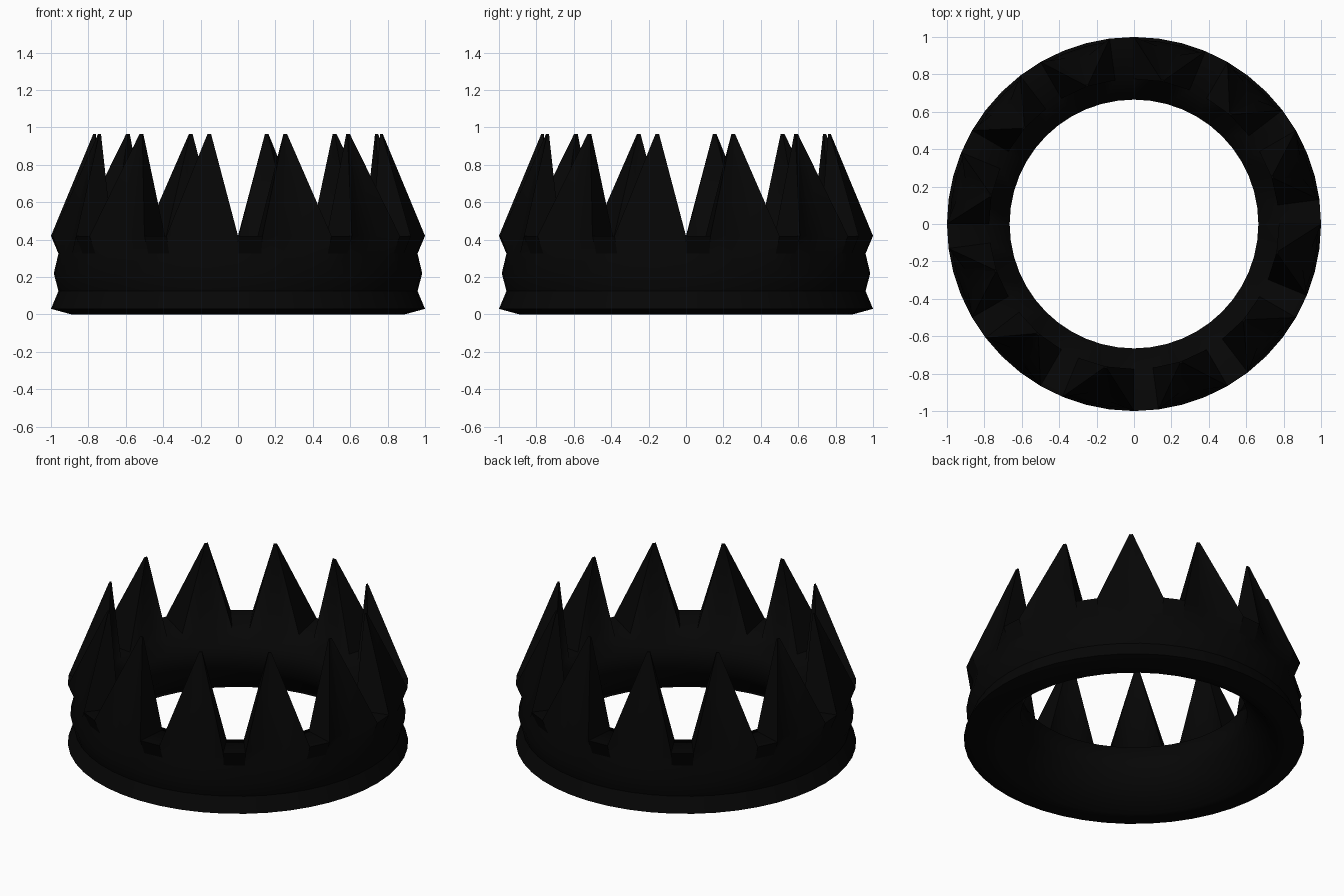
import bpy, bmesh
from math import sin, cos, pi, radians
from mathutils import Vector

cube = bpy.data.objects.get("Cube")
if cube:
    bpy.data.objects.remove(cube, do_unlink=True)

SEGMENTS = 48          # four segments per spike: one gap and three of spike
TIP_RADIUS, TIP_HEIGHT, TIP_SCALE = 0.782, 0.965, 0.05

# Ring cross-section (radius, height), outside going up then inside going down
PROFILE = [(0.89, 0), (1.0, 0.03), (0.96, 0.125), (0.985, 0.22), (0.96, 0.325),
           (1.0, 0.42), (0.775, 0.405), (0.665, 0.355), (0.665, 0.19), (0.83, 0)]
GROOVE, FLARE, TOP = 2, 4, 5      # lower groove point, flared rim and top strips
SPIKE_FRONT = 0.935               # rim radius at the middle of a spike, without flare


def polar(radius, step, z):
    a = 2 * pi * step / SEGMENTS
    return Vector((radius * sin(a), -radius * cos(a), z))


def make_material(name, color):
    mat = bpy.data.materials.new(name)
    mat.use_nodes = True
    mat.diffuse_color = color
    mat.node_tree.nodes["Principled BSDF"].inputs["Base Color"].default_value = color
    return mat


# Ring: profile swept around the axis, the rim flaring only beside the gaps
bm = bmesh.new()
rings = []
for s in range(SEGMENTS):
    ring = [bm.verts.new(polar(r, s, z)) for r, z in PROFILE]
    if s % 4 in (2, 3):
        ring[TOP].co = polar(SPIKE_FRONT, s, PROFILE[TOP][1])
    rings.append(ring)
strips = []
for s in range(SEGMENTS):
    a, b = rings[s], rings[(s + 1) % SEGMENTS]
    n = len(PROFILE)
    strips.append([bm.faces.new((a[i], b[i], b[(i + 1) % n], a[(i + 1) % n]))
                   for i in range(n)])

# Crisp edges: gap fronts and the lower groove
crisp = {e for s in range(0, SEGMENTS, 4) for e in strips[s][FLARE].edges}
crisp |= {bm.edges.get((rings[s - 1][GROOVE], rings[s][GROOVE])) for s in range(SEGMENTS)}

# Spikes: extrude three top faces and shrink them to a small level tip
for s in range(0, SEGMENTS, 4):
    base = [strips[s + k][TOP] for k in (1, 2, 3)]
    new = bmesh.ops.extrude_face_region(bm, geom=base)["geom"]
    tip = polar(TIP_RADIUS, s + 2.5, TIP_HEIGHT)
    center = polar(0.88, s + 2.5, 0.42)
    for v in (g for g in new if isinstance(g, bmesh.types.BMVert)):
        v.co = tip + (v.co - center) * TIP_SCALE
    bmesh.ops.delete(bm, geom=[f for f in base if f.is_valid], context="FACES_ONLY")

bmesh.ops.recalc_face_normals(bm, faces=bm.faces)

# Smooth surfaces with crisp corners
for f in bm.faces:
    f.smooth = True
for e in bm.edges:
    e.smooth = e.calc_face_angle(0) < radians(70) and e not in crisp

mesh = bpy.data.meshes.new("spiked_crown")
bm.to_mesh(mesh)
bm.free()
mesh.materials.append(make_material("near_black", (0.0018, 0.0018, 0.0018, 1)))
bpy.context.collection.objects.link(bpy.data.objects.new("spiked_crown", mesh))
